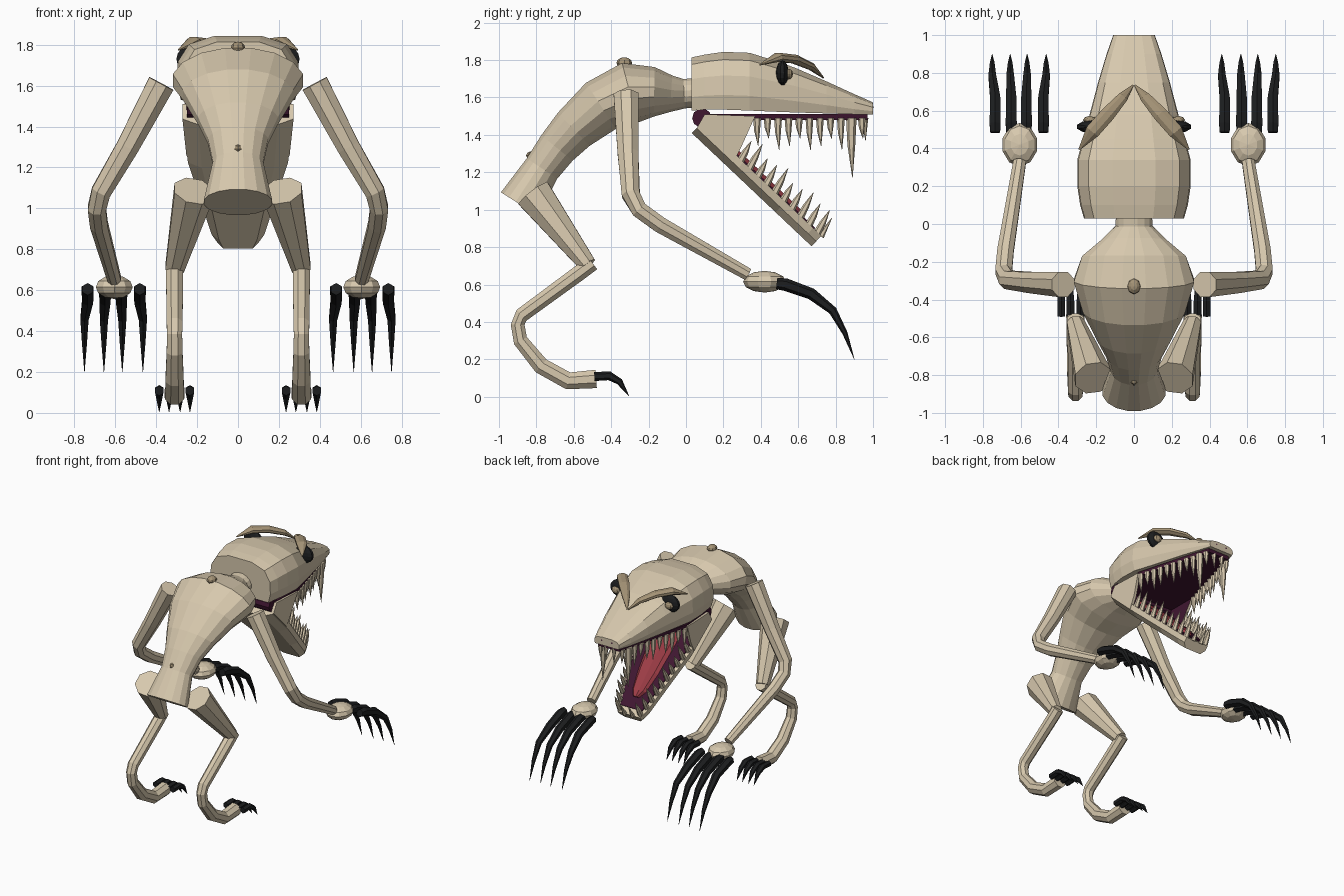
import bpy, bmesh, math
from mathutils import Vector, Matrix

if "Cube" in bpy.data.objects:
    bpy.data.objects.remove(bpy.data.objects["Cube"])


def material(name, rgb):
    m = bpy.data.materials.new(name)
    m.diffuse_color = (*rgb, 1)
    m.use_nodes = True
    m.node_tree.nodes["Principled BSDF"].inputs["Base Color"].default_value = m.diffuse_color
    return m


BONE = material("bone", (0.68, 0.58, 0.42))
BROWN = material("dull_brown", (0.37, 0.29, 0.18))
BLACK = material("claw_black", (0.012, 0.013, 0.014))
MAROON = material("mouth_maroon", (0.05, 0.008, 0.03))
RED = material("tongue_red", (0.33, 0.045, 0.06))
X, Z = Vector((1, 0, 0)), Vector((0, 0, 1))


def skin(bm, rings):
    """Bridge closed rings of points and cap both ends."""
    vs = [[bm.verts.new(p) for p in r] for r in rings]
    n = len(vs[0])
    for a, b in zip(vs, vs[1:]):
        for i in range(n):
            j = (i + 1) % n
            bm.faces.new((a[i], a[j], b[j], b[i]))
    bm.faces.new(vs[0][::-1])
    bm.faces.new(vs[-1])


def tube(bm, path, radii, n=8, ref=X):
    """Sweep an ellipse along a path; a radius is a number or (side, depth)."""
    P = [Vector(p) for p in path]
    rings = []
    for i, c in enumerate(P):
        t = (P[min(i + 1, len(P) - 1)] - P[max(i - 1, 0)]).normalized()
        s = (ref - t * ref.dot(t)).normalized()
        u = t.cross(s)
        r = radii[i]
        a, b = r if isinstance(r, tuple) else (r, r)
        ang = [2 * math.pi * (k + 0.5) / n for k in range(n)]
        rings.append([c + s * a * math.cos(q) + u * b * math.sin(q) for q in ang])
    skin(bm, rings)


def ball(bm, c, size, u=8, v=6):
    bmesh.ops.create_uvsphere(bm, u_segments=u, v_segments=v, radius=1,
                              matrix=Matrix.Translation(c) @ Matrix.Diagonal((*size, 1)))


def finish(name, bm, mats, mirror=False, rule=None):
    bmesh.ops.recalc_face_normals(bm, faces=bm.faces)
    if rule:
        for f in bm.faces:
            f.material_index = rule(f)
    me = bpy.data.meshes.new(name)
    bm.to_mesh(me)
    bm.free()
    for m in mats:
        me.materials.append(m)
    ob = bpy.data.objects.new(name, me)
    bpy.context.collection.objects.link(ob)
    if mirror:
        mod = ob.modifiers.new("mirror", 'MIRROR')
        mod.use_mirror_merge = False
    return ob


def lerp(a, b, t):
    return a + (b - a) * t


# Torso and neck: (y, z, half width, half thickness)
torso = [(-.89, 1.03, .17, .12), (-.77, 1.22, .125, .10), (-.69, 1.33, .15, .11),
         (-.60, 1.43, .20, .125), (-.455, 1.555, .275, .15), (-.30, 1.625, .325, .168),
         (-.17, 1.63, .28, .135), (-.08, 1.62, .17, .10), (-.01, 1.62, .10, .08),
         (.10, 1.63, .095, .08)]
bm = bmesh.new()
tube(bm, [(0, y, z) for y, z, _, _ in torso], [(w, h) for _, _, w, h in torso], 16)
finish("torso", bm, [BONE])

# Bumps along the spine
bm = bmesh.new()
ball(bm, (0, -.33, 1.785), (.035, .042, .03))
ball(bm, (0, -.83, 1.29), (.02, .025, .022), 6, 4)
finish("spine_bumps", bm, [BROWN])

# Skull and snout: (y, half width, bottom z, top z) with a domed section
half = [(.93, 0), (1, .25), (.98, .58), (.8, .85), (.38, .98)]
section = half + [(-a, b) for a, b in reversed(half)]
skull = [(.03, .265, 1.53, 1.82), (.10, .285, 1.535, 1.835), (.20, .30, 1.535, 1.85),
         (.34, .30, 1.53, 1.845), (.45, .27, 1.525, 1.81), (.58, .235, 1.52, 1.765),
         (.75, .19, 1.515, 1.69), (.90, .145, 1.51, 1.62), (1.0, .11, 1.51, 1.575)]
bm = bmesh.new()
skin(bm, [[(w * a, y, lerp(lo, hi, b)) for a, b in section] for y, w, lo, hi in skull])
finish("skull", bm, [BONE])

# Nostrils
bm = bmesh.new()
ball(bm, (.045, .992, 1.548), (.016, .01, .012))
finish("nostrils", bm, [MAROON], True)


def upper_w(y):
    return lerp(.265, .095, (y - .37) / .6)


# Palate plate
bm = bmesh.new()
skin(bm, [[(-w, y, 1.48), (w, y, 1.48), (w, y, 1.512), (-w, y, 1.512)]
          for y, w in ((.05, .25), (.37, .262), (.97, .095))])
finish("palate", bm, [MAROON])

# Throat hinge across the back of the mouth
bm = bmesh.new()
tube(bm, [(-.25, .085, 1.49), (.25, .085, 1.49)], [.052, .052], 10, Z)
finish("throat", bm, [MAROON])

# Lower jaw frame: distance t runs from hinge to chin
HINGE, CHIN = Vector((0, .06, 1.44)), Vector((0, .70, .835))
UP = Vector((0, .605, .64)).normalized()
jaw_stops = [(0, .27), (.35, .245), (.7, .175), (.93, .13), (1, .10)]


def jaw_w(t):
    for (a, wa), (b, wb) in zip(jaw_stops, jaw_stops[1:]):
        if t <= b:
            return lerp(wa, wb, (t - a) / (b - a))
    return .10


def jaw_strip(name, stops, section, mats, rule=None):
    b = bmesh.new()
    skin(b, [[HINGE.lerp(CHIN, t) + X * (w * s) + UP * h for s, h in section]
             for t, w in stops])
    finish(name, b, mats, rule=rule)


jaw_strip("lower_jaw", jaw_stops, [(-1, .035), (-1, -.005), (-.72, -.042), (.72, -.042),
                                   (1, -.005), (1, .035)], [BONE])
jaw_strip("mouth_floor", [(.02, .235), (.35, .215), (.7, .145), (.94, .095)],
          [(-1, .03), (1, .03), (1, .043), (-1, .043)], [MAROON])
jaw_strip("tongue", [(.08, .08), (.3, .115), (.6, .09), (.78, .06), (.84, .025)],
          [(-1, .04), (1, .04), (.7, .062), (0, .052), (-.7, .062)], [RED])

# Cheek plates, dark on the inside
cheek = [(.06, 1.44), (.10, 1.51), (.37, 1.50), (.30, 1.345), (.255, 1.255)]
bm = bmesh.new()
skin(bm, [[(x - (.02 if z < 1.4 else 0), y, z) for y, z in cheek] for x in (.25, .272)])
finish("cheeks", bm, [BONE, MAROON], True, lambda f: 1 if f.normal.x < -.8 else 0)

# Upper and lower teeth
bm = bmesh.new()
for i in range(11):
    y = .38 + i * .056
    x = upper_w(y) - .008
    fang = i == 9
    L = .32 if fang else (.15, .11, .17)[i % 3]
    r = .028 if fang else .021
    tube(bm, [(x, y, 1.49), (x, y, 1.49 - L * .45), (x, y + .006, 1.49 - L)],
         [r, r * .75, .001], 6)
tube(bm, [(.035, .955, 1.49), (.035, .96, 1.37)], [.02, .001], 6)
finish("upper_teeth", bm, [BONE], True)
bm = bmesh.new()
for i in range(10):
    t = lerp(.33, .97, i / 9)
    p = HINGE.lerp(CHIN, t) + X * (jaw_w(t) - .022) + UP * .03
    L = (.12, .15, .11)[i % 3] + (.02 if i > 7 else 0)
    d = Vector((0, .48, .88)) * L
    tube(bm, [p, p + d * .45, p + d], [.021, .017, .001], 6)
p = CHIN + X * .035 + UP * .03
tube(bm, [p, p + Vector((0, .06, .10))], [.018, .001], 6)
finish("lower_teeth", bm, [BONE], True)

# Eyes, glints and brow ridges
bm = bmesh.new()
ball(bm, (.225, .515, 1.73), (.08, .034, .068), 10, 8)
finish("eyes", bm, [BLACK], True)
bm = bmesh.new()
ball(bm, (.235, .55, 1.725), (.035, .022, .028))
finish("eye_glints", bm, [BROWN], True)
bm = bmesh.new()
tube(bm, [(.005, .735, 1.705), (.06, .67, 1.765), (.14, .58, 1.805), (.22, .49, 1.815),
          (.29, .395, 1.775)],
     [(.004, .004), (.02, .03), (.025, .042), (.026, .042), (.004, .005)], 8, Z)
finish("brow_ridges", bm, [BROWN], True)

# Arms
bm = bmesh.new()
tube(bm, [(.375, -.32, 1.61), (.54, -.31, 1.30), (.67, -.295, 1.08), (.69, -.25, 1.0),
          (.68, -.14, .92), (.605, .33, .655)], [.072, .06, .052, .048, .047, .036], 8)
finish("arms", bm, [BONE], True)

# Hands and long finger claws
bm = bmesh.new()
ball(bm, (.605, .42, .615), (.095, .115, .058), 10, 6)
finish("hands", bm, [BONE], True)
bm = bmesh.new()
for x in (-.125, -.035, .045, .13):
    c = .605 + x
    e = c + x * .12
    tube(bm, [(c, .485, .605), (c, .53, .60), (c, .67, .55), (e, .785, .46),
              (e, .85, .34), (e, .90, .20)], [.03, .034, .031, .023, .014, .001], 6)
finish("finger_claws", bm, [BLACK], True)

# Thighs
bm = bmesh.new()
tube(bm, [(.215, -.815, 1.085), (.31, -.525, .705)], [.105, .05], 8)
finish("thighs", bm, [BONE], True)

# Curved shins and feet
bm = bmesh.new()
tube(bm, [(.31, -.50, .715), (.31, -.58, .655), (.31, -.88, .435), (.31, -.90, .385),
          (.31, -.885, .30), (.31, -.775, .165), (.31, -.63, .085), (.31, -.48, .095)],
     [.045, .045, .042, .04, .042, .048, .05, .053], 8)
finish("shins", bm, [BONE], True)

# Toe claws
bm = bmesh.new()
for x in (-.075, -.027, .027, .075):
    c = .31 + x
    tube(bm, [(c, -.49, .108), (c, -.41, .112), (c, -.355, .08), (c, -.305, .004)],
         [.024, .024, .018, .001], 6)
finish("toe_claws", bm, [BLACK], True)
